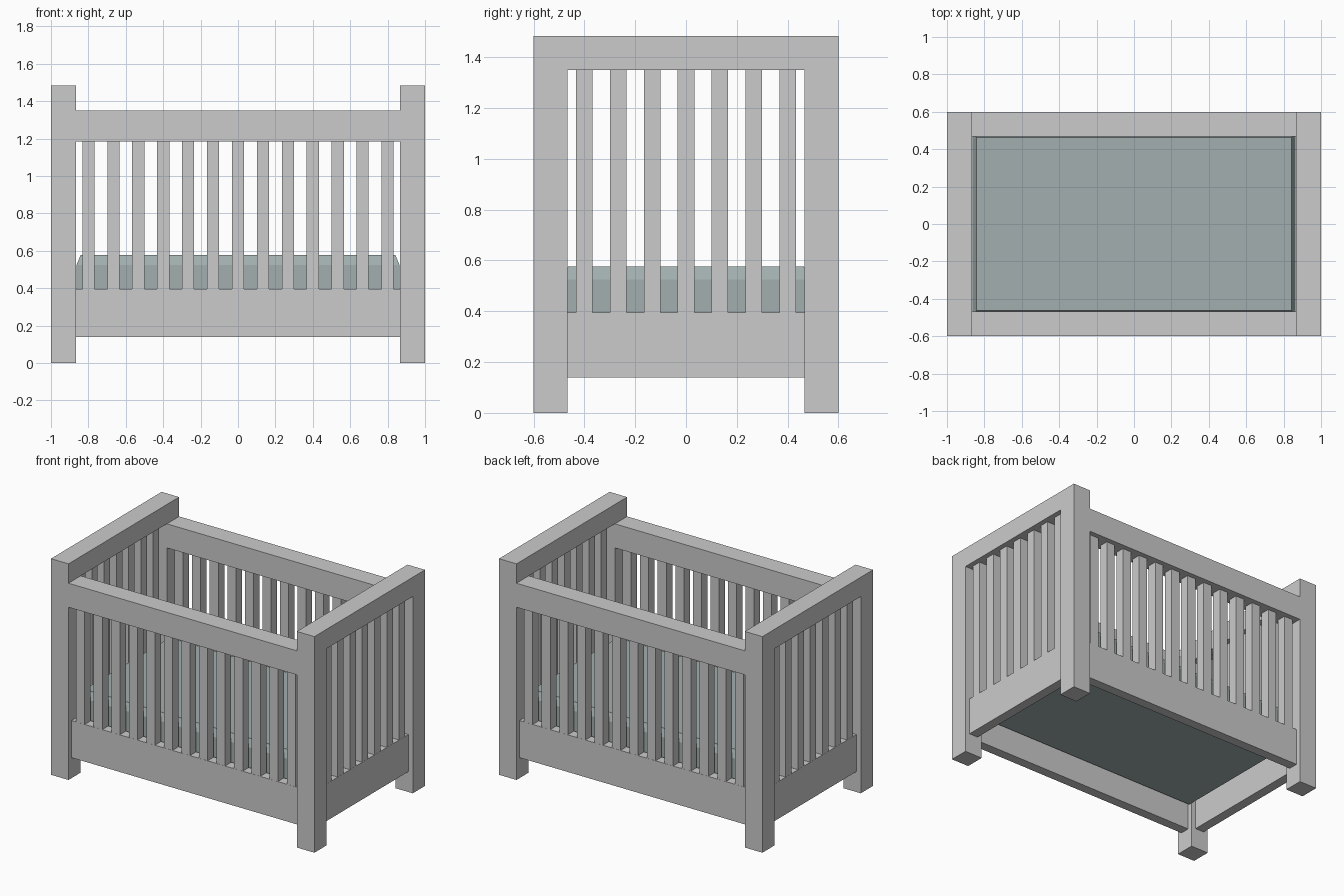
import bpy, bmesh

if "Cube" in bpy.data.objects:
    bpy.data.objects.remove(bpy.data.objects["Cube"])

W, D, H = 1.0, 0.6, 1.483      # half width, half depth, height
P = 0.133                      # post thickness
XI, YI = W - P, D - P          # inner edges of the posts
LOW, MID = 0.14, 0.395         # bottom rail heights
C = P / 2                      # centre line of each frame


def finish(bm, name):
    mesh = bpy.data.meshes.new(name)
    bm.normal_update()
    bm.to_mesh(mesh)
    bm.free()
    obj = bpy.data.objects.new(name, mesh)
    bpy.context.collection.objects.link(obj)
    return obj


def box(name, x0, x1, y0, y1, z0, z1):
    bm = bmesh.new()
    bmesh.ops.create_cube(bm, size=1)
    for v in bm.verts:
        v.co.x = x1 if v.co.x > 0 else x0
        v.co.y = y1 if v.co.y > 0 else y0
        v.co.z = z1 if v.co.z > 0 else z0
    return finish(bm, name)


# end frames: an upside-down U profile extruded to the post thickness
def end_frame(name, x0):
    profile = [(-D, 0), (-YI, 0), (-YI, 1.35), (YI, 1.35),
               (YI, 0), (D, 0), (D, H), (-D, H)]
    bm = bmesh.new()
    face = bm.faces.new([bm.verts.new((x0, y, z)) for y, z in profile])
    out = bmesh.ops.extrude_face_region(bm, geom=[face])
    moved = [g for g in out["geom"] if isinstance(g, bmesh.types.BMVert)]
    bmesh.ops.translate(bm, verts=moved, vec=(P, 0, 0))
    bmesh.ops.recalc_face_normals(bm, faces=bm.faces)
    return finish(bm, name)


end_frame("left_end_frame", -W)
end_frame("right_end_frame", XI)

T = 0.0333                     # half thickness of bottom rails
S = 0.0325                     # half thickness of slats

# long sides: flush top rail, recessed bottom rail, 13 slats
for side, s in (("front", -1), ("back", 1)):
    y = s * (D - C)
    box(side + "_top_rail", -XI, XI, y - C, y + C, 1.185, 1.35)
    box(side + "_bottom_rail", -XI, XI, y - T, y + T, LOW, MID)
    for i in range(13):
        x = (i - 6) * 0.1333
        box(f"{side}_slat_{i + 1}", x - S, x + S, y - S, y + S, MID, 1.185)

# short ends: recessed bottom rail and 7 slats
for side, s in (("left", -1), ("right", 1)):
    x = s * (W - C)
    box(side + "_bottom_rail", x - T, x + T, -YI, YI, LOW, MID)
    for i in range(7):
        y = (i - 3) * 0.1333
        box(f"{side}_slat_{i + 1}", x - S, x + S, y - S, y + S, MID, 1.35)

# mattress with a chamfered top edge
mattress = box("mattress", -0.863, 0.863, -0.485, 0.485, 0.31, 0.525)
bm = bmesh.new()
bm.from_mesh(mattress.data)
bm.faces.ensure_lookup_table()
top = max(bm.faces, key=lambda f: f.calc_center_median().z)
bmesh.ops.inset_region(bm, faces=[top], thickness=0.03, depth=0)
for v in top.verts:
    v.co.z = 0.577
bm.normal_update()
bm.to_mesh(mattress.data)
bm.free()
mat = bpy.data.materials.new("mattress_fabric")
mat.diffuse_color = (0.36, 0.43, 0.43, 1)
mat.use_nodes = True
mat.node_tree.nodes["Principled BSDF"].inputs["Base Color"].default_value = mat.diffuse_color
mattress.data.materials.append(mat)
